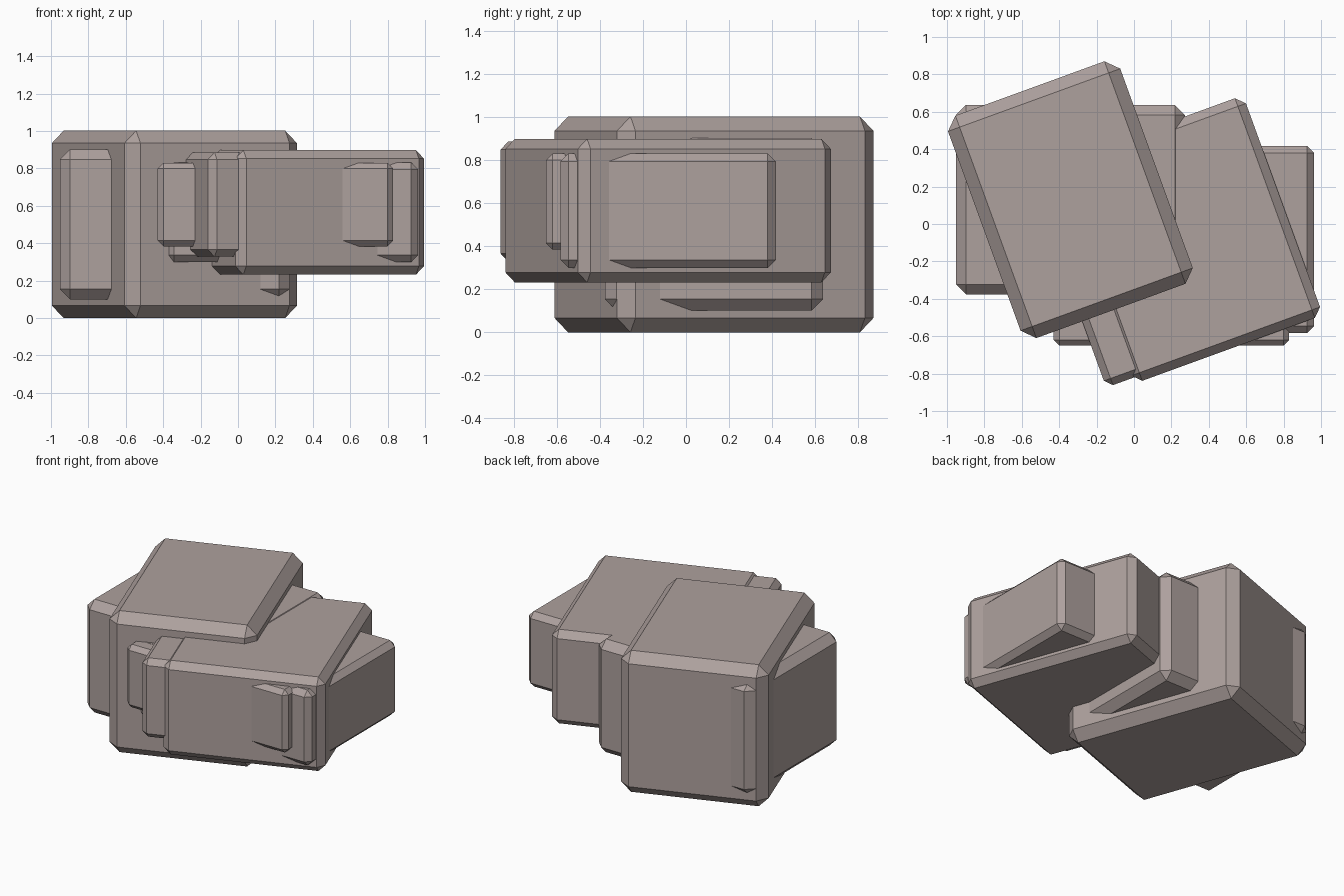
import bpy
import bmesh
from math import radians
from mathutils import Matrix, Vector

cube = bpy.data.objects.get("Cube")
if cube:
    bpy.data.objects.remove(cube, do_unlink=True)

# One stone colour for the whole cluster
stone = bpy.data.materials.new("warm_grey_stone")
stone.use_nodes = True
colour = (0.42, 0.355, 0.34, 1)
stone.diffuse_color = colour
bsdf = stone.node_tree.nodes["Principled BSDF"]
bsdf.inputs["Base Color"].default_value = colour
bsdf.inputs["Roughness"].default_value = 0.9


def chamfered_block(name, centre, half, chamfer, turn=0):
    """Box with flat chamfered edges, turned about the vertical axis."""
    bm = bmesh.new()
    bmesh.ops.create_cube(bm, size=2)
    bmesh.ops.scale(bm, vec=half, verts=bm.verts)
    bmesh.ops.bevel(bm, geom=bm.edges[:], offset=chamfer, segments=1,
                    profile=0.5, affect='EDGES')
    bmesh.ops.rotate(bm, cent=(0, 0, 0), verts=bm.verts,
                     matrix=Matrix.Rotation(radians(turn), 3, 'Z'))
    mesh = bpy.data.meshes.new(name)
    bm.to_mesh(mesh)
    bm.free()
    mesh.materials.append(stone)
    obj = bpy.data.objects.new(name, mesh)
    obj.location = centre
    bpy.context.collection.objects.link(obj)


# Each rock is a turned block crossed by a wider, shallower straight block
rocks = [
    ("large_rock", (-0.34, 0.13, 0.501), (0.49, 0.633, 0.501), 0.066),
    ("medium_rock", (0.292, -0.083, 0.565), (0.537, 0.625, 0.333), 0.046),
    ("small_rock", (0.2, -0.357, 0.607), (0.504, 0.367, 0.279), 0.038),
]
for name, centre, half, chamfer in rocks:
    chamfered_block(name, centre, half, chamfer, turn=20)
    cross = Vector(half) * Vector((1.25, 0.8, 0.8))
    chamfered_block(name + "_cross_block", centre, cross, chamfer * 0.82)
